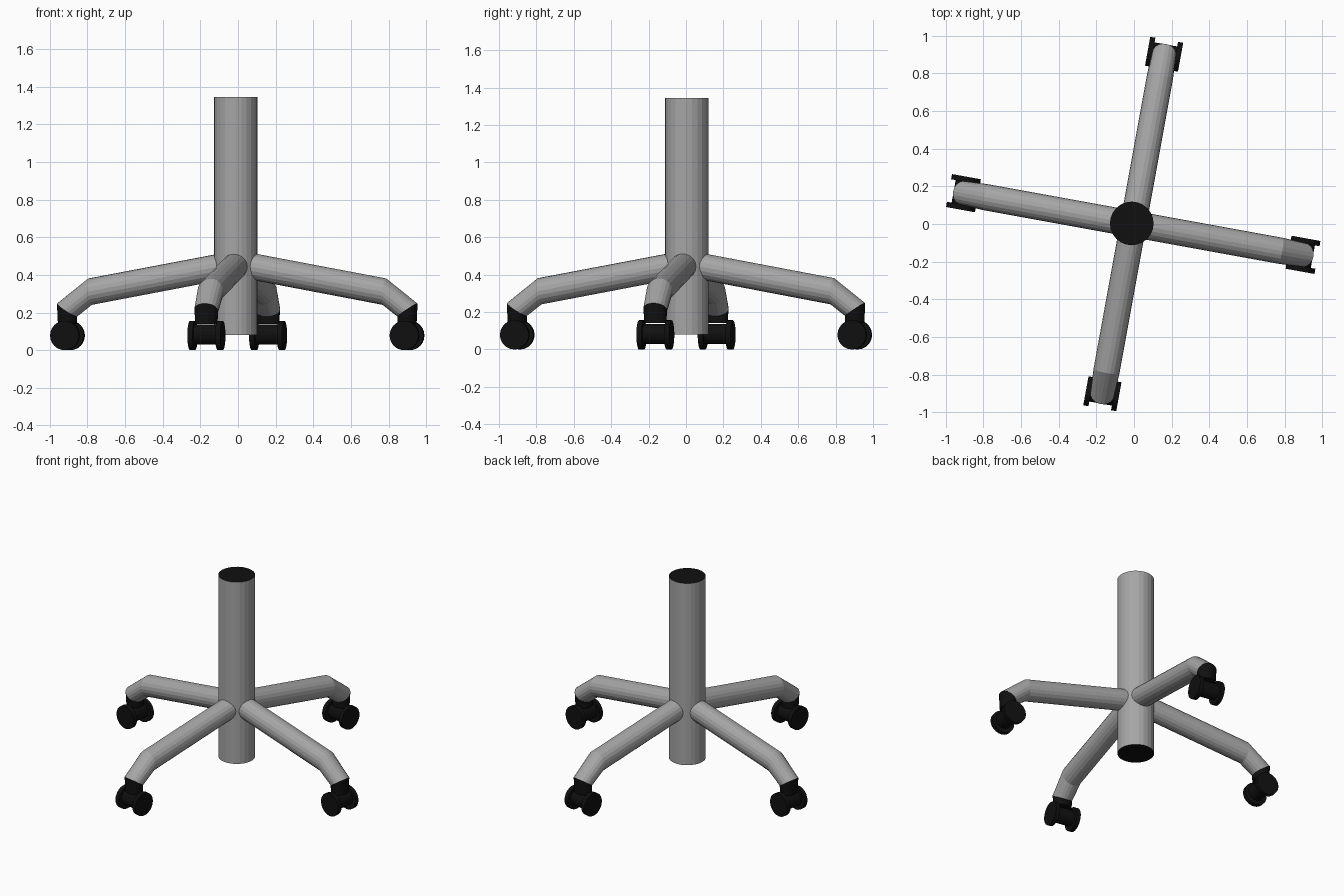
import bpy, bmesh, math
from mathutils import Matrix, Vector

if "Cube" in bpy.data.objects:
    bpy.data.objects.remove(bpy.data.objects["Cube"])


def material(name, v):
    m = bpy.data.materials.new(name)
    m.diffuse_color = (v, v, v, 1)
    m.use_nodes = True
    m.node_tree.nodes["Principled BSDF"].inputs["Base Color"].default_value = m.diffuse_color
    return m


METAL = material("grey metal", 0.38)
BLACK = material("black plastic", 0.005)


def make_object(name, bm, mats):
    bmesh.ops.recalc_face_normals(bm, faces=bm.faces[:])
    me = bpy.data.meshes.new(name)
    bm.to_mesh(me)
    bm.free()
    for m in mats:
        me.materials.append(m)
    ob = bpy.data.objects.new(name, me)
    bpy.context.collection.objects.link(ob)
    return ob


def cylinder(bm, radius, length, matrix, sides):
    bmesh.ops.create_cone(bm, cap_ends=True, segments=sides, radius1=radius,
                          radius2=radius, depth=length, matrix=matrix)


# Central column with black end caps
bm = bmesh.new()
cylinder(bm, 0.116, 1.265, Matrix.Translation((-0.012, 0.003, 0.7125)), 24)
for f in bm.faces:
    f.material_index = 1 if abs(f.normal.z) > 0.9 else 0
make_object("column", bm, [METAL, BLACK])

# Leg sections: (outer r, z), (inner r, z), half width
SECTIONS = [
    ((0.033, 0.525), (0.007, 0.387), 0.070),
    ((0.805, 0.381), (0.785, 0.241), 0.070),
    ((0.973, 0.248), (0.866, 0.178), 0.064),
    ((0.968, 0.140), (0.866, 0.140), 0.060),
]
LEG_SIDES = 20


def build_leg(name, place):
    bm = bmesh.new()
    rings = []
    for outer, inner, half in SECTIONS:
        a = Vector((outer[0], 0, outer[1]))
        b = Vector((inner[0], 0, inner[1]))
        mid, arm = (a + b) / 2, (a - b) / 2
        ring = []
        for i in range(LEG_SIDES):
            t = math.tau * i / LEG_SIDES
            ring.append(bm.verts.new(mid + arm * math.cos(t)
                                     + Vector((0, half * math.sin(t), 0))))
        rings.append(ring)
    for k in range(len(rings) - 1):
        for i in range(LEG_SIDES):
            j = (i + 1) % LEG_SIDES
            f = bm.faces.new((rings[k][i], rings[k][j],
                              rings[k + 1][j], rings[k + 1][i]))
            f.material_index = 1 if k == 2 else 0   # black caster socket
    bm.faces.new(rings[0])
    bm.faces.new(rings[-1]).material_index = 1
    make_object(name, bm, [METAL, BLACK]).matrix_world = place


def build_caster(name, place):
    bm = bmesh.new()
    turn = Matrix.Rotation(math.pi / 2, 4, 'X')
    # hub between the two wheels
    cylinder(bm, 0.053, 0.13, Matrix.Translation((0.917, 0, 0.083)) @ turn, 20)
    # twin wheels
    for s in (-1, 1):
        cylinder(bm, 0.078, 0.028,
                 Matrix.Translation((0.917, s * 0.075, 0.078)) @ turn, 24)
    make_object(name, bm, [BLACK]).matrix_world = place


# Four legs with casters, turned slightly off the axes
for n in range(4):
    place = (Matrix.Translation((-0.004, 0.0, 0))
             @ Matrix.Rotation(math.radians(-10.3 + 90 * n), 4, 'Z'))
    build_leg(f"leg_{n + 1}", place)
    build_caster(f"caster_{n + 1}", place)
